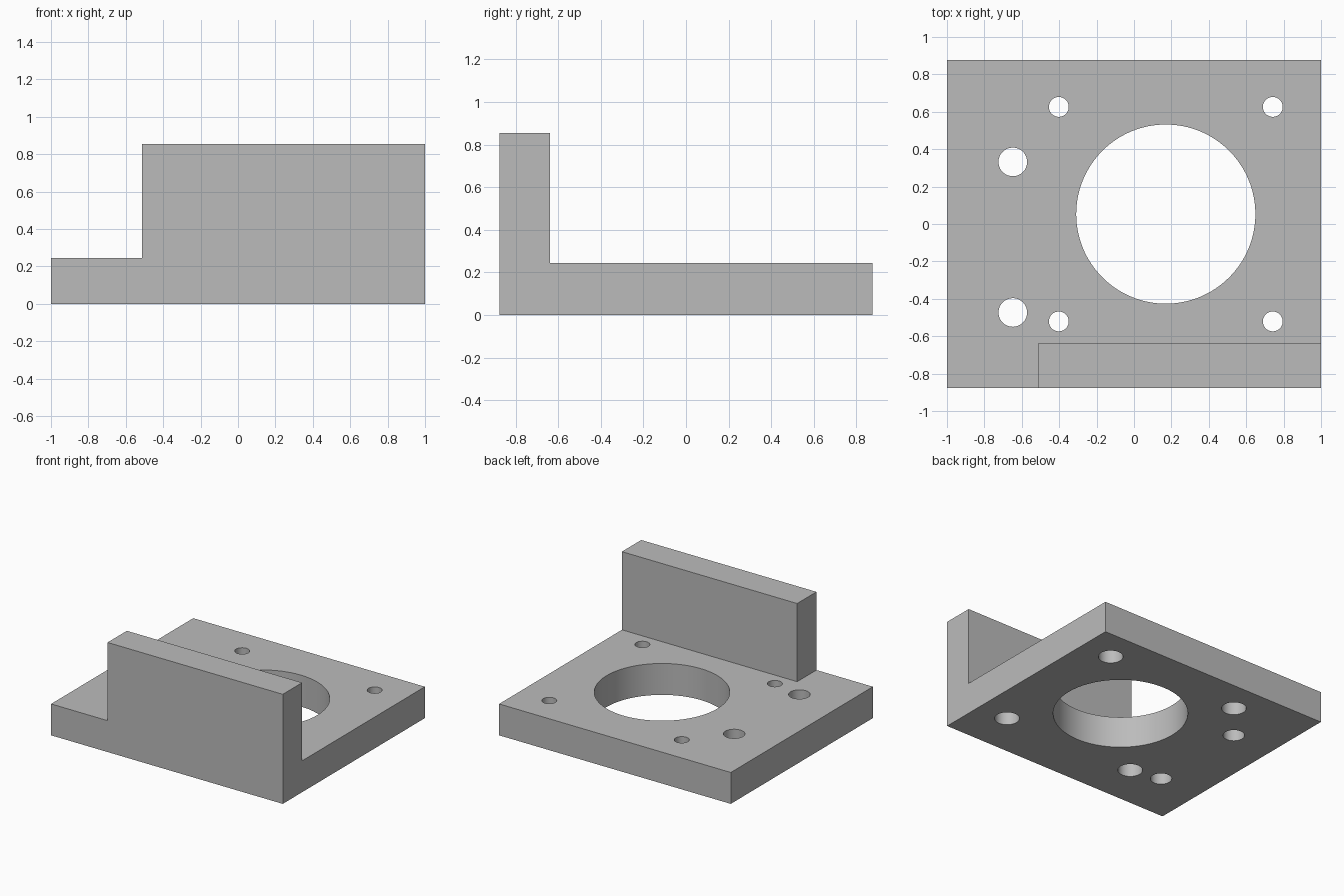
import bpy
import bmesh
import math

cube = bpy.data.objects.get("Cube")
if cube:
    bpy.data.objects.remove(cube, do_unlink=True)

HALF_X, HALF_Y = 1.0, 0.876
PLATE_TOP, WALL_TOP = 0.245, 0.855
WALL_BACK, WALL_START = -0.638, -0.513

grey = bpy.data.materials.new("plain grey")
grey.use_nodes = True
colour = (0.5, 0.5, 0.5, 1)
grey.diffuse_color = colour
grey.node_tree.nodes["Principled BSDF"].inputs["Base Color"].default_value = colour


def add_object(name, bm):
    bmesh.ops.recalc_face_normals(bm, faces=bm.faces)
    mesh = bpy.data.meshes.new(name)
    bm.to_mesh(mesh)
    bm.free()
    mesh.materials.append(grey)
    obj = bpy.data.objects.new(name, mesh)
    bpy.context.collection.objects.link(obj)
    return obj


def cut(target, name, bm):
    """Subtract a solid from the target, then discard the cutter."""
    cutter = add_object(name, bm)
    cutter.hide_render = True
    mod = target.modifiers.new(name, "BOOLEAN")
    mod.operation = "DIFFERENCE"
    mod.solver = "EXACT"
    mod.object = cutter
    bpy.context.view_layer.objects.active = target
    bpy.ops.object.modifier_apply(modifier=mod.name)
    bpy.data.objects.remove(cutter, do_unlink=True)


def drill(target, name, x, y, radius, bottom=-0.1, top=0.4, sides=64):
    bm = bmesh.new()
    bmesh.ops.create_cone(bm, cap_ends=True, segments=sides, radius1=radius,
                          radius2=radius, depth=top - bottom)
    bmesh.ops.translate(bm, verts=bm.verts, vec=(x, y, (top + bottom) / 2))
    cut(target, name, bm)


# L-shaped bracket: base plate and upright wall in one profile
profile = [(-HALF_Y, 0), (HALF_Y, 0), (HALF_Y, PLATE_TOP),
           (WALL_BACK, PLATE_TOP), (WALL_BACK, WALL_TOP), (-HALF_Y, WALL_TOP)]
bm = bmesh.new()
face = bm.faces.new([bm.verts.new((-HALF_X, y, z)) for y, z in profile])
ext = bmesh.ops.extrude_face_region(bm, geom=[face])
bmesh.ops.translate(bm, vec=(2 * HALF_X, 0, 0),
                    verts=[g for g in ext["geom"] if isinstance(g, bmesh.types.BMVert)])
bracket = add_object("mounting_bracket", bm)

# Notch that shortens the wall on one side
bm = bmesh.new()
bmesh.ops.create_cube(bm, size=2)
bmesh.ops.translate(bm, verts=bm.verts, vec=(WALL_START - 1, -1, PLATE_TOP + 1))
cut(bracket, "wall_notch", bm)

# Large central bore
drill(bracket, "centre_bore", 0.17, 0.053, 0.479, sides=128)

# Four screw holes, counterbored from below
for x in (-0.402, 0.742):
    for y in (-0.521, 0.626):
        drill(bracket, "screw_hole", x, y, 0.053)
        drill(bracket, "counterbore", x, y, 0.088, top=0.135)

# Two plain mounting holes
for y in (-0.473, 0.332):
    drill(bracket, "mounting_hole", -0.648, y, 0.0765)

# Smooth the bores, keep the edges crisp
bpy.ops.object.select_all(action="DESELECT")
bracket.select_set(True)
bpy.context.view_layer.objects.active = bracket
bpy.ops.object.shade_smooth_by_angle(angle=math.radians(30))
